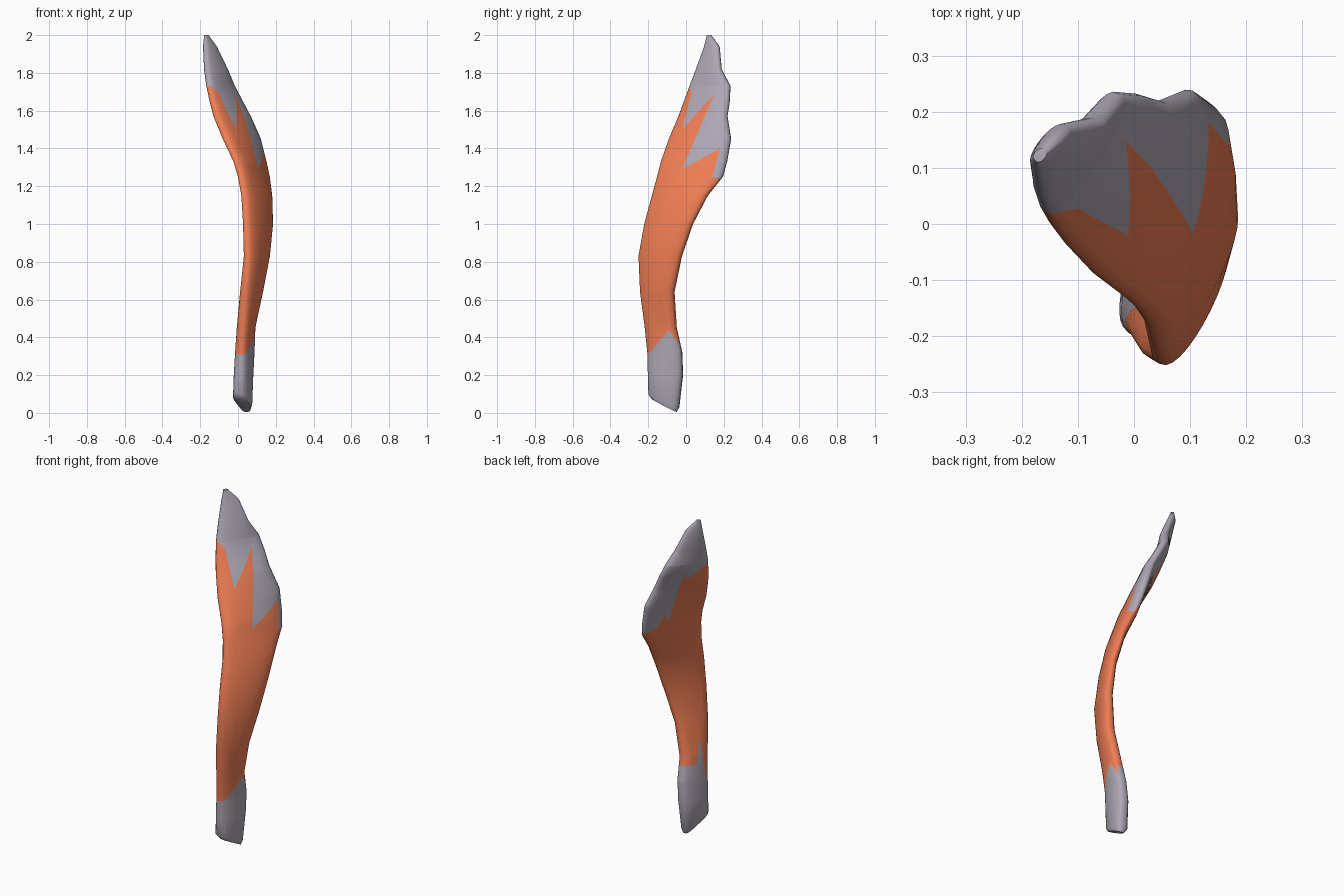
import bpy, bmesh, math
from mathutils import Vector

if "Cube" in bpy.data.objects:
    bpy.data.objects.remove(bpy.data.objects["Cube"])

COLS = 14  # points per face of each cross-section

# Blade stations: z, front-left edge (x, y), back-right edge (x, y), outer and inner bulge
STATIONS = [
    (0.005, .018, -.183, .048, -.050, .030, .030),
    (0.03, .006, -.198, .048, -.038, .044, .048),
    (0.20, .008, -.201, .055, -.018, .044, .047),
    (0.32, .012, -.204, .065, -.022, .041, .045),
    (0.45, .020, -.217, .072, -.052, .038, .044),
    (0.64, .030, -.240, .116, -.066, .042, .042),
    (0.83, .045, -.249, .156, -.025, .040, .036),
    (1.00, .035, -.218, .172, .035, .045, .028),
    (1.15, .025, -.178, .165, .115, .050, .024),
    (1.25, .008, -.152, .150, .196, .053, .027),
    (1.33, -.015, -.131, .132, .218, .056, .028),
    (1.45, -.073, -.087, .104, .238, .058, .028),
    (1.57, -.122, -.035, .056, .216, .050, .030),
    (1.65, -.142, -.007, .016, .228, .042, .032),
    (1.73, -.157, .021, -.024, .231, .033, .034),
    (1.82, -.170, .056, -.058, .182, .026, .034),
    (1.94, -.176, .098, -.116, .172, .018, .026),
    (2.00, -.175, .112, -.158, .130, .008, .012),
]

# Outlines (y, z) of the painted grip on the outer and inner faces
OUTER = [(-.3, .31), (-.2, .31), (-.09, .44), (-.04, .36), (.3, .36), (.3, 1.23),
         (.2, 1.23), (.14, 1.25), (.18, 1.40), (-.02, 1.29), (.15, 1.69),
         (-.02, 1.50), (.028, 1.69), (.018, 1.735), (-.3, 1.735)]
INNER = [(-.3, .33), (-.17, .30), (-.14, .55), (-.11, .41), (.3, .41), (.3, 1.25),
         (.2, 1.27), (.15, 1.30), (.13, 1.38), (.09, 1.32), (.14, 1.67), (.11, 1.62),
         (.02, 1.73), (-.3, 1.73)]


def inside(poly, y, z):
    hit = False
    for (y0, z0), (y1, z1) in zip(poly, poly[1:] + poly[:1]):
        if (z0 > z) != (z1 > z) and y < y0 + (z - z0) * (y1 - y0) / (z1 - z0):
            hit = not hit
    return hit


def section(bm, z, ax, ay, bx, by, outer, inner):
    a, b = Vector((ax, ay, z)), Vector((bx, by, z))
    d = (b - a).normalized()
    n = Vector((d.y, -d.x, 0))
    ring = []
    for k in range(2 * COLS):
        t = math.pi * k / COLS
        s = (1 - math.cos(t)) / 2
        lens = abs(math.sin(t))
        # rounded outer face, flatter inner face with blunt edges
        off = lens ** 0.8 * outer if k <= COLS else -lens ** 0.6 * inner
        p = a.lerp(b, s) + n * off
        if z < 0.1:
            p.z += 0.07 * (1 - s)  # slanted butt
        ring.append(bm.verts.new(p))
    return ring


# Loft the blade
bm = bmesh.new()
rings = [section(bm, *st) for st in STATIONS]
count = 2 * COLS
for lo, hi in zip(rings, rings[1:]):
    for k in range(count):
        j = (k + 1) % count
        bm.faces.new((lo[k], lo[j], hi[j], hi[k]))
bm.faces.new(rings[0])
bm.faces.new(rings[-1])
bmesh.ops.recalc_face_normals(bm, faces=bm.faces)

# Cut clean paint borders along the zigzags
for poly in (OUTER, INNER):
    for (y0, z0), (y1, z1) in zip(poly, poly[1:] + poly[:1]):
        if y0 == y1:
            continue
        lo, hi = min(z0, z1) - 0.1, max(z0, z1) + 0.1
        near = [f for f in bm.faces if any(lo < v.co.z < hi for v in f.verts)]
        geom = set(near)
        for f in near:
            geom.update(f.edges)
            geom.update(f.verts)
        bmesh.ops.bisect_plane(bm, geom=list(geom), dist=1e-5,
                               plane_co=(0, y0, z0),
                               plane_no=Vector((0, z0 - z1, y1 - y0)).normalized())
bm.normal_update()

# Paint the grip
for f in bm.faces:
    c = f.calc_center_median()
    outer_side = f.normal.dot(Vector((0.86, -0.5, 0))) > 0
    f.material_index = int(inside(OUTER if outer_side else INNER, c.y, c.z))

mesh = bpy.data.meshes.new("curved_blade")
bm.to_mesh(mesh)
bm.free()
blade = bpy.data.objects.new("curved_blade", mesh)
bpy.context.collection.objects.link(blade)

stone = bpy.data.materials.new("grey_stone")
stone.diffuse_color = (0.42, 0.39, 0.46, 1)
stone.use_nodes = True
stone.node_tree.nodes["Principled BSDF"].inputs["Base Color"].default_value = stone.diffuse_color
paint = bpy.data.materials.new("orange_paint")
paint.diffuse_color = (0.88, 0.21, 0.09, 1)
paint.use_nodes = True
paint.node_tree.nodes["Principled BSDF"].inputs["Base Color"].default_value = paint.diffuse_color
mesh.materials.append(stone)
mesh.materials.append(paint)

bpy.context.view_layer.objects.active = blade
blade.select_set(True)
bpy.ops.object.shade_smooth_by_angle(angle=math.radians(50))
